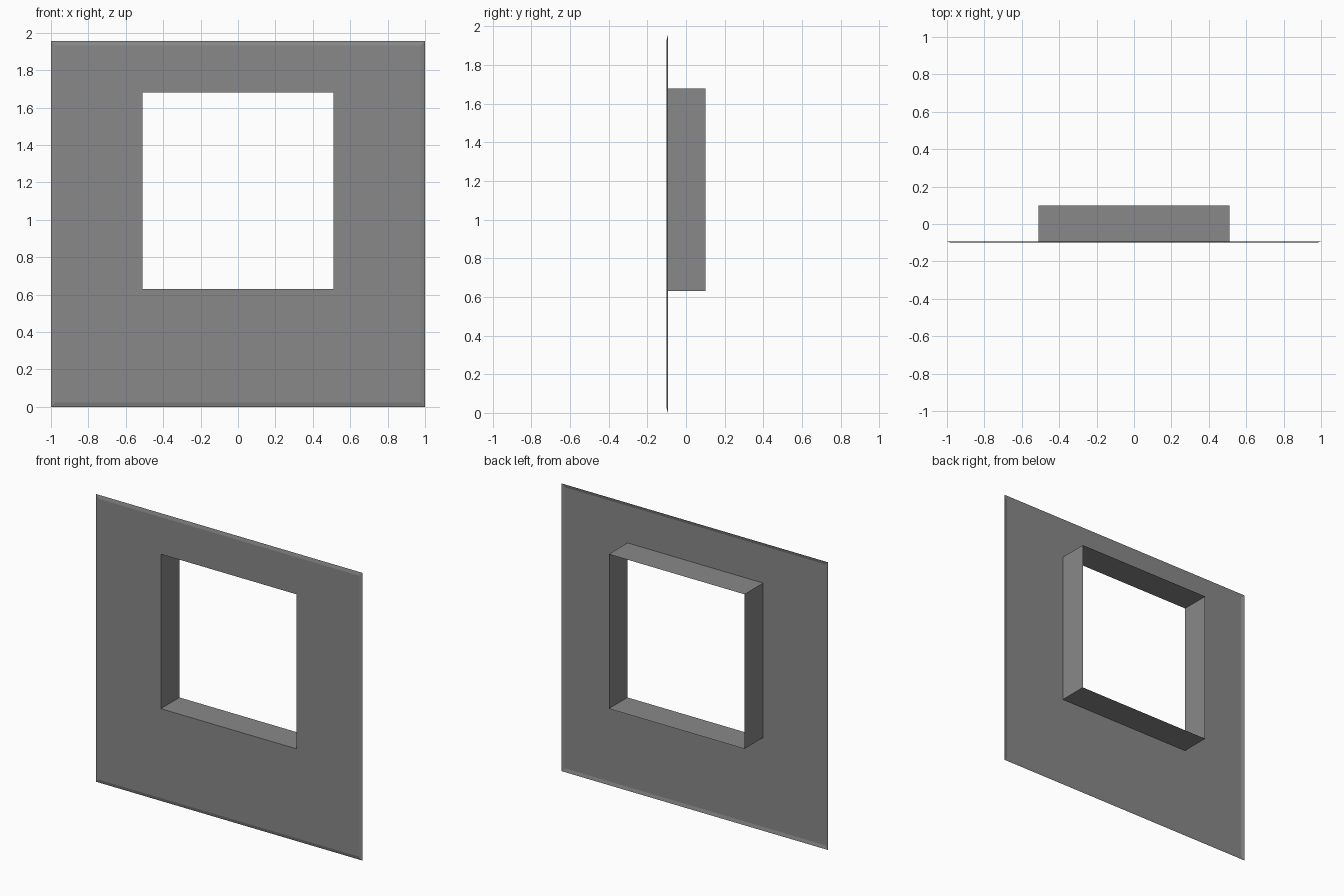
import bpy

cube = bpy.data.objects.get("Cube")
if cube:
    bpy.data.objects.remove(cube, do_unlink=True)

# One plain grey for everything
grey = bpy.data.materials.new("plain grey")
grey.use_nodes = True
colour = (0.25, 0.25, 0.25, 1)
grey.diffuse_color = colour
grey.node_tree.nodes["Principled BSDF"].inputs["Base Color"].default_value = colour

FRONT, BACK, RIM = -0.1, 0.1, -0.094
HEIGHT, LIP = 1.955, 0.023


def ring(half_width, bottom, top, y):
    """Rectangle of four corners in the plane at y."""
    w = half_width
    return [(-w, y, bottom), (w, y, bottom), (w, y, top), (-w, y, top)]


def loft(name, rings):
    """Open sheet joining successive rectangles."""
    verts = [corner for r in rings for corner in r]
    faces = []
    for k in range(len(rings) - 1):
        for i in range(4):
            j = (i + 1) % 4
            a, b = 4 * k, 4 * (k + 1)
            faces.append((a + i, a + j, b + j, b + i))
    mesh = bpy.data.meshes.new(name)
    mesh.from_pydata(verts, [], faces)
    mesh.materials.append(grey)
    obj = bpy.data.objects.new(name, mesh)
    bpy.context.collection.objects.link(obj)
    return obj


opening = (0.51, 0.63, 1.68)

# Wall sheet with a slightly turned-back rim around the outside
loft("wall_panel", [
    ring(1, 0, HEIGHT, RIM),
    ring(1 - LIP, LIP, HEIGHT - LIP, FRONT),
    ring(*opening, FRONT),
])

# Window reveal running back from the opening
loft("window_reveal", [ring(*opening, FRONT), ring(*opening, BACK)])
